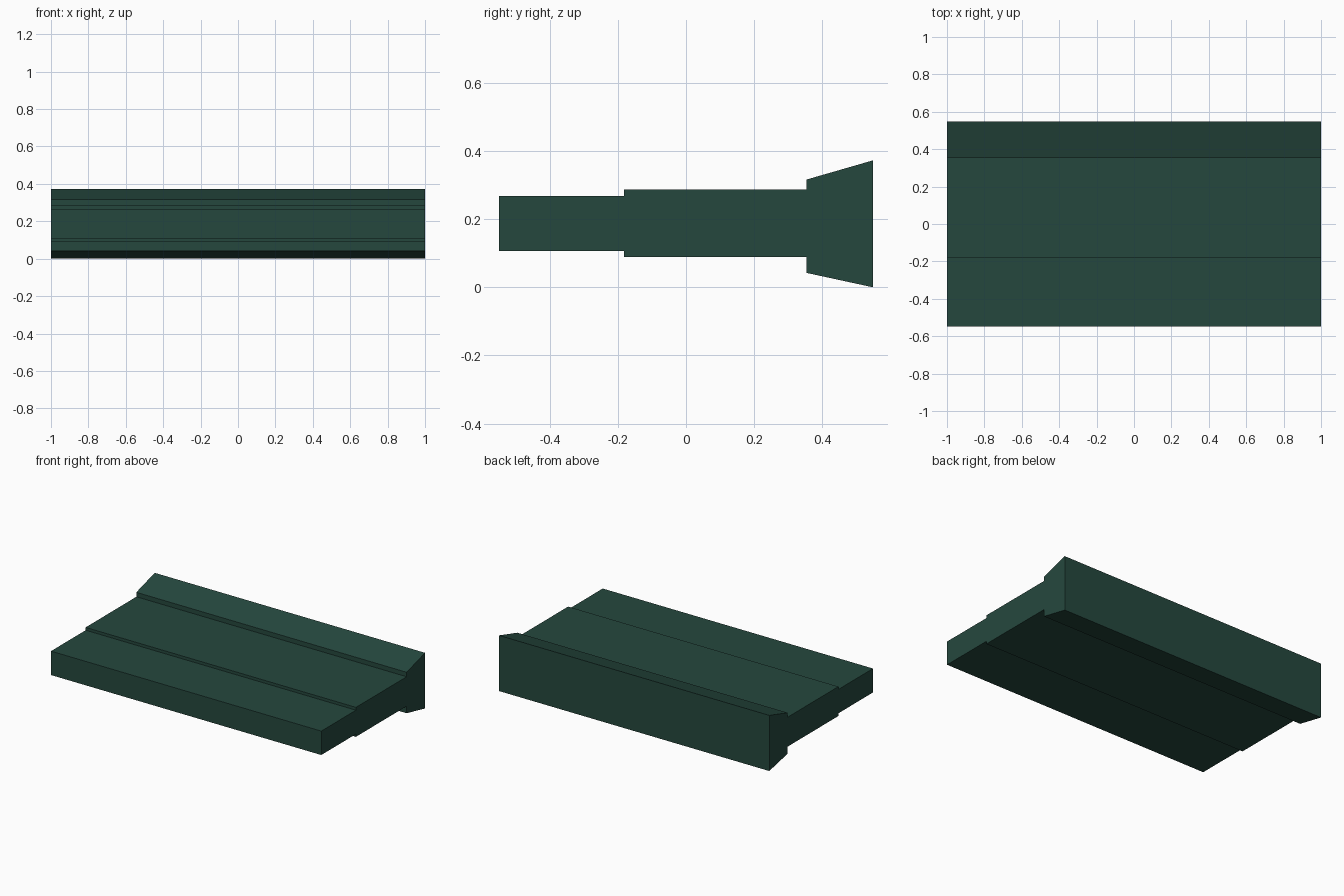
import bpy, bmesh

if "Cube" in bpy.data.objects:
    bpy.data.objects.remove(bpy.data.objects["Cube"])

mat = bpy.data.materials.new("dark green")
mat.diffuse_color = (0.0185, 0.064, 0.048, 1)
mat.use_nodes = True
mat.node_tree.nodes["Principled BSDF"].inputs["Base Color"].default_value = mat.diffuse_color

# Side profile (y, z): thin front section, thicker middle, flared back
profile = [(-0.548, 0.107), (-0.182, 0.107), (-0.182, 0.089), (0.354, 0.089),
           (0.354, 0.042), (0.548, 0.0), (0.548, 0.372), (0.354, 0.316),
           (0.354, 0.286), (-0.182, 0.286), (-0.182, 0.267), (-0.548, 0.267)]

# Extrude the profile along the full width
bm = bmesh.new()
face = bm.faces.new([bm.verts.new((-1, y, z)) for y, z in profile])
out = bmesh.ops.extrude_face_region(bm, geom=[face], use_keep_orig=True)
verts = [g for g in out["geom"] if isinstance(g, bmesh.types.BMVert)]
bmesh.ops.translate(bm, verts=verts, vec=(2, 0, 0))
bmesh.ops.recalc_face_normals(bm, faces=bm.faces)

mesh = bpy.data.meshes.new("stepped_beam")
bm.to_mesh(mesh)
bm.free()
mesh.materials.append(mat)
obj = bpy.data.objects.new("stepped_beam", mesh)
bpy.context.collection.objects.link(obj)
